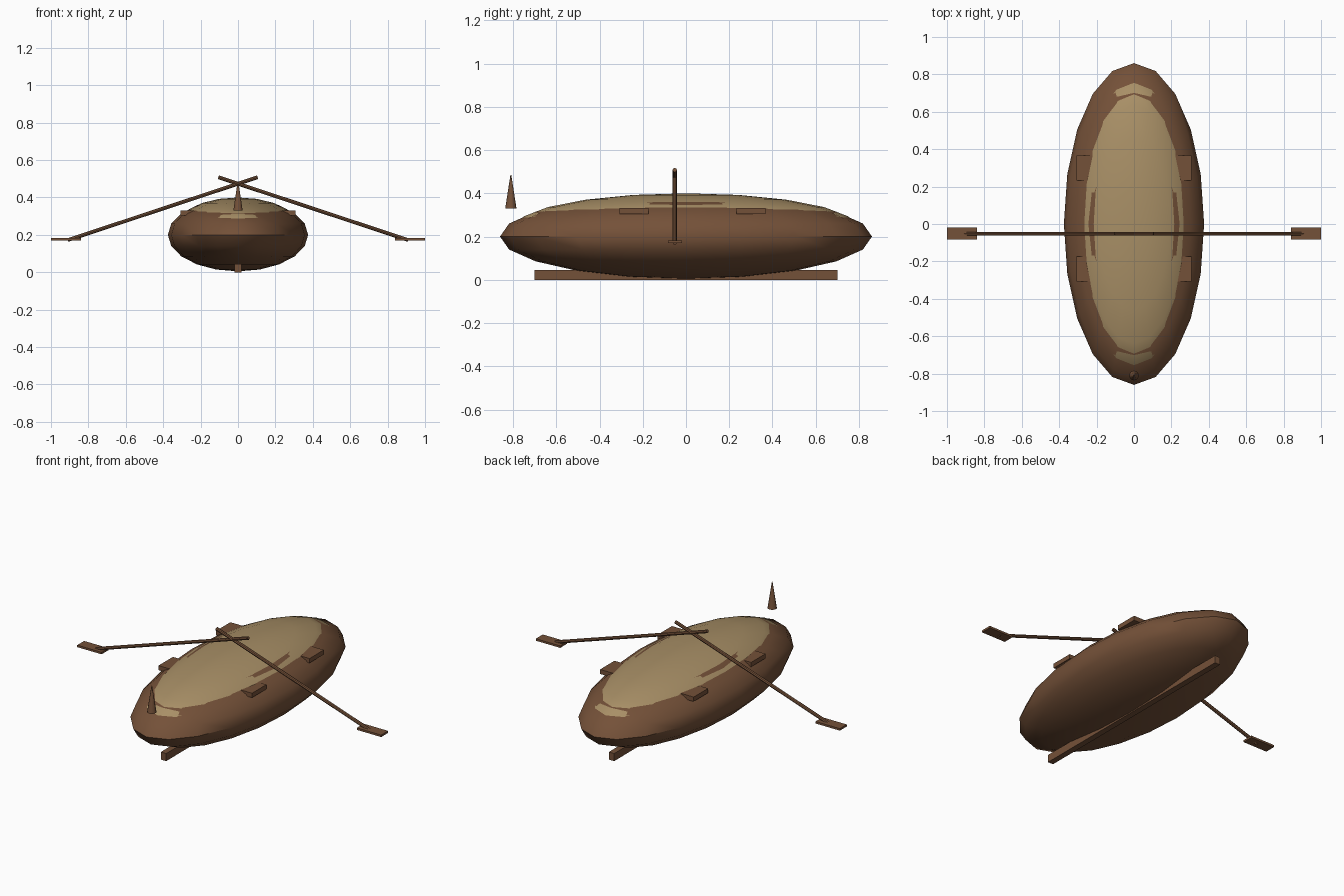
import bpy, math
from mathutils import Vector

if "Cube" in bpy.data.objects:
    bpy.data.objects.remove(bpy.data.objects["Cube"])


def material(name, rgb):
    m = bpy.data.materials.new(name)
    m.diffuse_color = (*rgb, 1)
    m.use_nodes = True
    m.node_tree.nodes["Principled BSDF"].inputs["Base Color"].default_value = m.diffuse_color
    return m


WOOD = material("brown wood", (0.175, 0.082, 0.040))
TAN = material("tan deck", (0.392, 0.275, 0.133))


def finish(name, mat, smooth=False):
    ob = bpy.context.object
    ob.name = name
    ob.data.materials.append(mat)
    bpy.ops.object.transform_apply(location=False, rotation=False, scale=True)
    if smooth:
        bpy.ops.object.shade_smooth_by_angle(angle=math.radians(40))
    return ob


def ellipsoid(name, z, radii, mat):
    bpy.ops.mesh.primitive_uv_sphere_add(segments=20, ring_count=10, radius=1, location=(0, 0, z))
    bpy.context.object.scale = radii
    return finish(name, mat, True)


def box(name, loc, size, mat):
    bpy.ops.mesh.primitive_cube_add(size=1, location=loc)
    bpy.context.object.scale = size
    return finish(name, mat)


def rod(name, a, b, r, mat):
    a, b = Vector(a), Vector(b)
    d = b - a
    bpy.ops.mesh.primitive_cylinder_add(vertices=8, radius=r, depth=d.length, location=(a + b) / 2)
    bpy.context.object.rotation_euler = d.to_track_quat('Z', 'Y').to_euler()
    return finish(name, mat, True)


# hull and the paler deck swelling through its top
ellipsoid("hull", 0.2, (0.375, 0.86, 0.195), WOOD)
ellipsoid("deck", 0.245, (0.326, 0.79, 0.155), TAN)

# keel under the hull
box("keel", (0, 0, 0.0225), (0.035, 1.4, 0.045), WOOD)

# benches whose ends poke out of the hull
for label, y in (("front", -0.24), ("rear", 0.30)):
    box(label + "_bench", (0, y, 0.318), (0.615, 0.135, 0.027), WOOD)

# small spike at the bow
bpy.ops.mesh.primitive_cone_add(vertices=10, radius1=0.026, radius2=0.002, depth=0.155,
                                location=(0, -0.81, 0.4075))
finish("bow_spike", WOOD, True)

# crossed oars with flat blades
for label, s in (("left", -1), ("right", 1)):
    rod(label + "_oar_shaft", (s * 0.91, -0.052, 0.172), (-s * 0.105, -0.052, 0.508), 0.01, WOOD)
    box(label + "_oar_blade", (s * 0.92, -0.05, 0.176), (0.16, 0.065, 0.012), WOOD)
